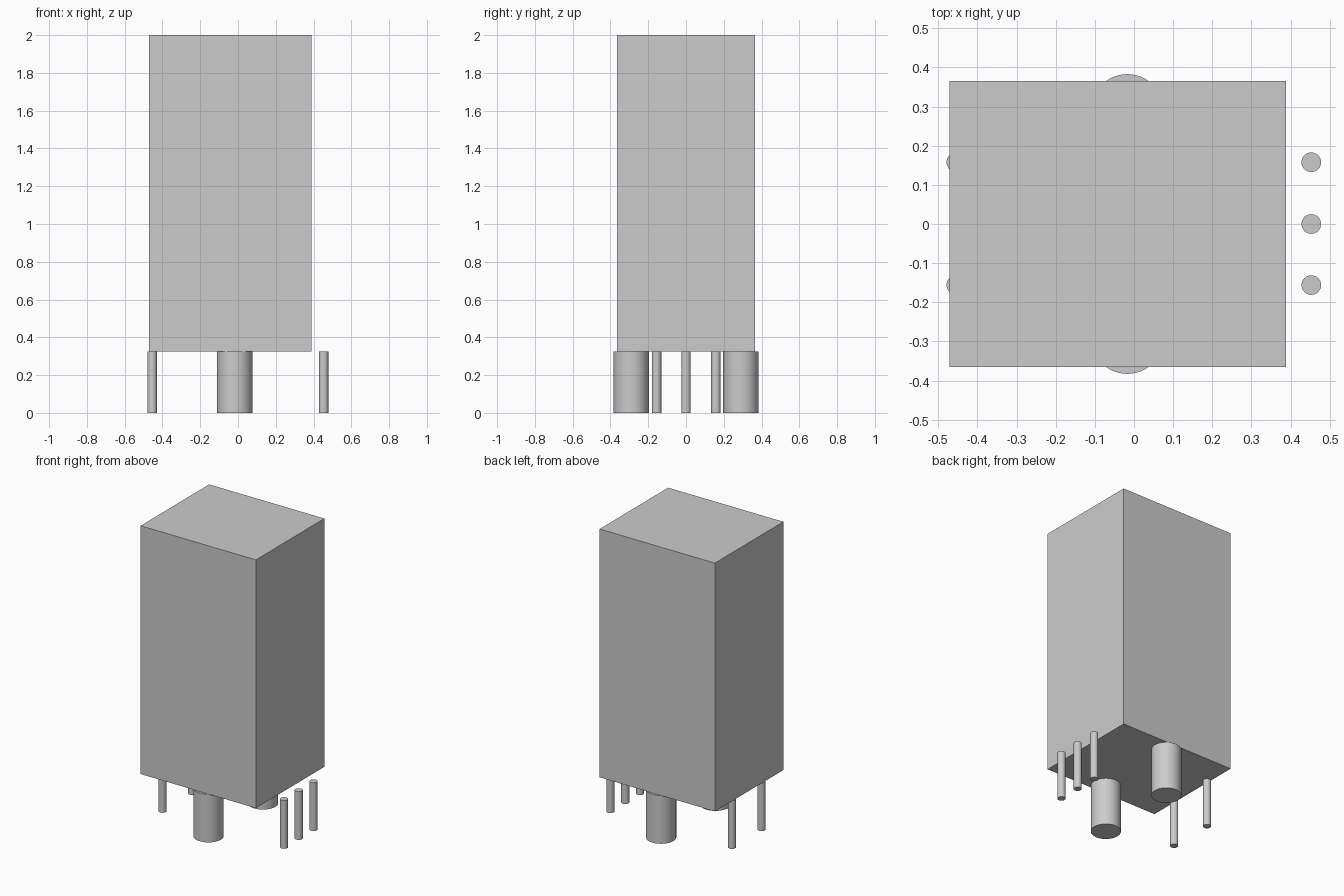
import bpy
import math

cube = bpy.data.objects.get("Cube")
if cube:
    bpy.data.objects.remove(cube, do_unlink=True)

GREY = (0.6, 0.6, 0.6, 1.0)
grey = bpy.data.materials.new("plain grey")
grey.use_nodes = True
grey.diffuse_color = GREY
bsdf = next(n for n in grey.node_tree.nodes if n.type == "BSDF_PRINCIPLED")
bsdf.inputs["Base Color"].default_value = GREY

BASE = 0.325  # underside of the housing


def peg(name, x, y, radius, sides):
    """Upright cylinder from the ground to the housing underside."""
    bpy.ops.mesh.primitive_cylinder_add(
        vertices=sides, radius=radius, depth=BASE, location=(x, y, BASE / 2))
    obj = bpy.context.object
    obj.name = name
    obj.data.materials.append(grey)
    bpy.ops.object.shade_smooth_by_angle(angle=math.radians(30))


# Housing
bpy.ops.mesh.primitive_cube_add(size=1, location=(-0.041, 0, (2 + BASE) / 2))
housing = bpy.context.object
housing.name = "housing"
housing.scale = (0.86, 0.73, 2 - BASE)
bpy.ops.object.transform_apply(location=False, rotation=False, scale=True)
housing.data.materials.append(grey)

# Thick mounting posts at front and back
for side, y in (("front", -0.29), ("back", 0.29)):
    peg(side + "_post", -0.017, y, 0.093, 48)

# Thin contact pins: three on the left, two on the right
for place, y in (("front", -0.156), ("middle", 0), ("back", 0.158)):
    peg("left_pin_" + place, 0.453, y, 0.025, 32)
    if place != "middle":
        peg("right_pin_" + place, -0.454, y, 0.025, 32)
